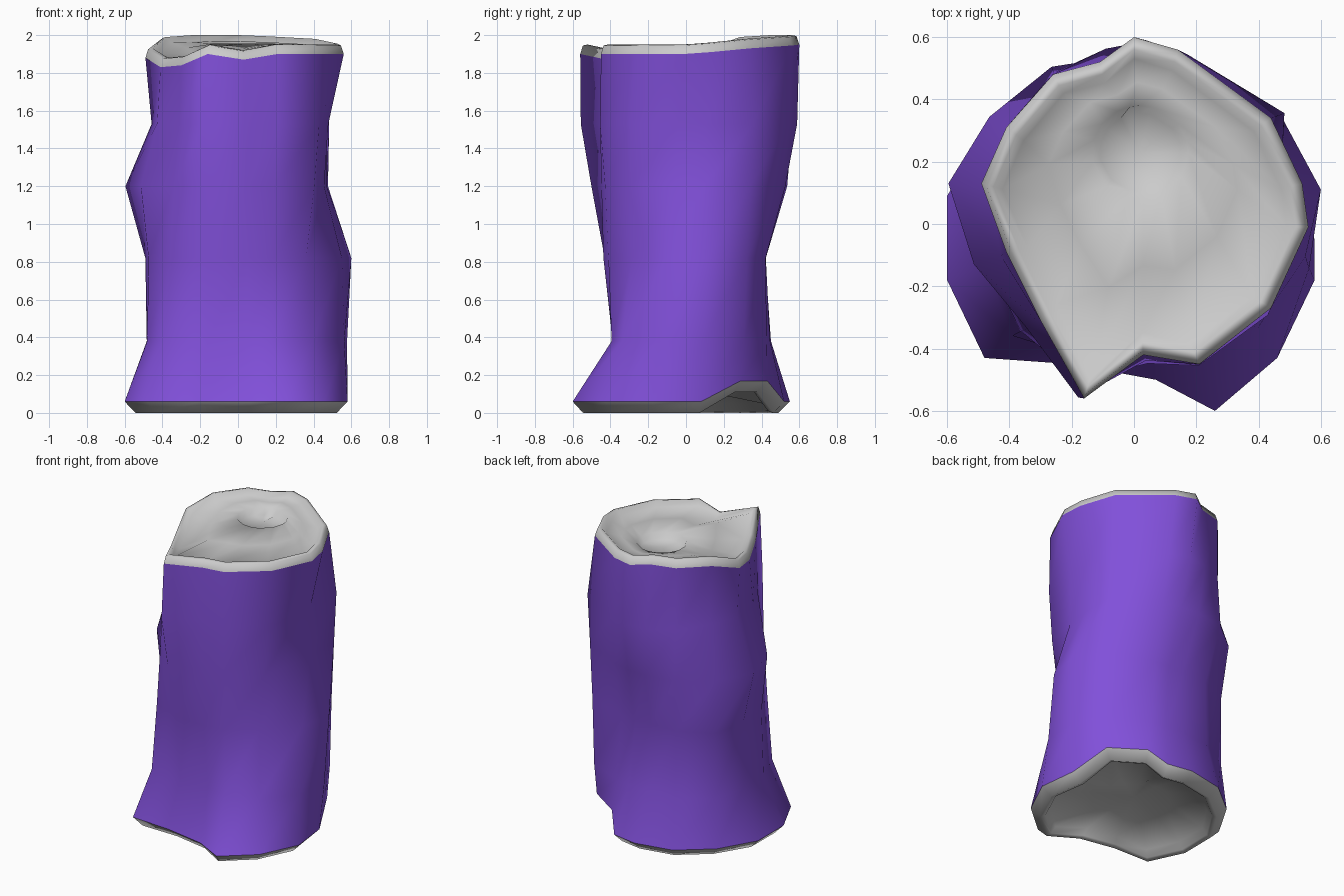
import bpy, bmesh, math
from mathutils import Vector

if "Cube" in bpy.data.objects:
    bpy.data.objects.remove(bpy.data.objects["Cube"])

# Crumpled rim outlines, counter-clockwise from the front left (15 sides)
TOP = [Vector(p) for p in (
    (-.30, -.31, 1.84), (-.16, -.56, 1.90), (.03, -.42, 1.87), (.21, -.45, 1.90),
    (.44, -.27, 1.90), (.56, -.01, 1.90), (.54, .13, 1.91), (.44, .34, 1.93),
    (.14, .56, 1.945), (0, .60, 1.95), (-.11, .52, 1.95), (-.26, .48, 1.95),
    (-.41, .31, 1.94), (-.49, .13, 1.88), (-.41, -.09, 1.83))]
BOTTOM = [Vector((x, y, .06)) for x, y in (
    (-.48, -.43), (-.20, -.45), (.07, -.50), (.26, -.60), (.46, -.43), (.58, -.18),
    (.55, .08), (.46, .29), (.25, .43), (.17, .52), (0, .55), (-.25, .50), (-.46, .33),
    (-.60, .09), (-.60, -.18))]
BOTTOM[7].z = BOTTOM[8].z = .17      # bent-up part of the base
N = len(TOP)

# Dented wall radii at four heights
DENTS = {
    .38: (.53, .42, .39, .43, .52, .58, .585, .56, .48, .46, .45, .48, .53, .49, .50),
    .82: (.50, .46, .44, .45, .46, .56, .61, .57, .46, .43, .42, .47, .53, .50, .49),
    1.2: (.48, .53, .45, .47, .50, .46, .48, .585, .53, .53, .54, .57, .578, .61, .53),
    1.53: (.44, .585, .44, .50, .52, .48, .48, .60, .57, .59, .57, .55, .475, .47, .44)}


def angle(p):
    return math.atan2(p.y, p.x)


def wall_ring(z, radii):
    ring = []
    for b, t, r in zip(BOTTOM, TOP, radii):
        turn = (angle(t) - angle(b) + math.pi) % math.tau - math.pi
        a = angle(b) + turn * z / 2
        ring.append(Vector((r * math.cos(a), r * math.sin(a), z)))
    return ring


def inset(ring, d, dz):
    out = []
    for p in ring:
        k = 1 - d / math.hypot(p.x, p.y)
        out.append(Vector((p.x * k, p.y * k, p.z + dz)))
    return out


def blend(a, b, t, dz):
    return [p.lerp(q, t) + Vector((0, 0, dz)) for p, q in zip(a, b)]


def ellipse(cx, cy, rx, ry, z):
    return [Vector((cx + rx * math.cos(angle(p)), cy + ry * math.sin(angle(p)), z)) for p in TOP]


def loft(name, rings, start=None, end=None):
    bm = bmesh.new()
    rows = [[bm.verts.new(p) for p in ring] for ring in rings]
    for a, b in zip(rows, rows[1:]):
        for j in range(N):
            k = (j + 1) % N
            bm.faces.new((a[j], a[k], b[k], b[j]))
    for point, row, flip in ((start, rows[0], True), (end, rows[-1], False)):
        if point:
            c = bm.verts.new(point)
            for j in range(N):
                k = (j + 1) % N
                bm.faces.new((row[k], row[j], c) if flip else (row[j], row[k], c))
    mesh = bpy.data.meshes.new(name)
    bm.to_mesh(mesh)
    bm.free()
    mesh.shade_smooth()
    obj = bpy.data.objects.new(name, mesh)
    bpy.context.collection.objects.link(obj)
    return obj


# Painted can wall
body = loft("can_body", [BOTTOM] + [wall_ring(z, r) for z, r in DENTS.items()] + [TOP])
paint = bpy.data.materials.new("purple_paint")
paint.diffuse_color = (.22, .08, .70, 1)
paint.use_nodes = True
paint.node_tree.nodes["Principled BSDF"].inputs["Base Color"].default_value = paint.diffuse_color
body.data.materials.append(paint)

# Top rim, shallow lid and the oval mouth dimple
lip = inset(TOP, .07, .02)
mouth = ellipse(.02, .23, .155, .15, 1.955)
dimple = ellipse(.02, .23, .13, .125, 1.915)
dimple[10] += Vector((-.02, .01, -.02))
loft("can_lid", [TOP, inset(TOP, .015, .045), inset(TOP, .04, .05), lip,
                 blend(lip, mouth, .5, .005), mouth, dimple], end=(.02, .23, 1.925))

# Base rim and domed underside
foot = inset(BOTTOM, .12, -.01)
dome = [Vector((p.x * .5, p.y * .5, .10)) for p in foot]
loft("can_base", [dome, foot, inset(BOTTOM, .09, -.05), inset(BOTTOM, .06, -.06), BOTTOM],
     start=(0, 0, .12))
